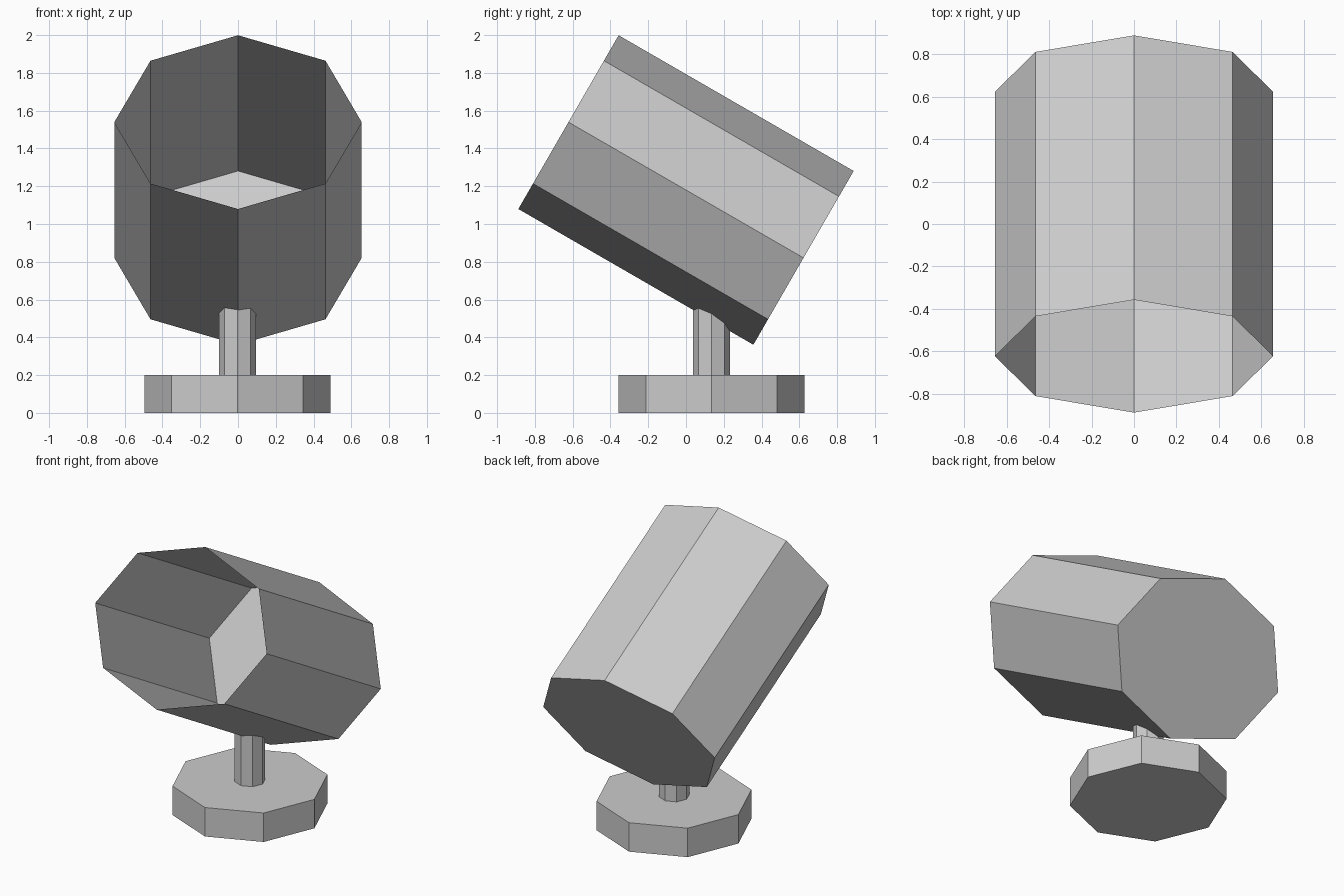
import bpy, bmesh
from math import radians
from mathutils import Matrix

if "Cube" in bpy.data.objects:
    bpy.data.objects.remove(bpy.data.objects["Cube"])

def octagon_prism(name, rx, ry, depth, matrix, open_top=False):
    bm = bmesh.new()
    bmesh.ops.create_cone(bm, cap_ends=True, segments=8,
                          radius1=1, radius2=1, depth=depth)
    bm.normal_update()
    if open_top:
        caps = [f for f in bm.faces if f.normal.z > 0.9]
        bmesh.ops.delete(bm, geom=caps, context='FACES_ONLY')
    bm.transform(Matrix.Diagonal((rx, ry, 1, 1)))
    bm.normal_update()
    mesh = bpy.data.meshes.new(name)
    bm.to_mesh(mesh)
    bm.free()
    obj = bpy.data.objects.new(name, mesh)
    obj.matrix_world = matrix
    bpy.context.collection.objects.link(obj)
    return obj

# Tilted oval housing: open at the front, closed at the back
octagon_prism("lamp_housing", 0.655, 0.531, 1.437,
              Matrix.Translation((0, 0, 1.18)) @ Matrix.Rotation(radians(60), 4, 'X'),
              open_top=True)

# Mounting foot
octagon_prism("base", 0.492, 0.492, 0.2, Matrix.Translation((-0.003, 0.135, 0.1)))

# Stem from the foot into the underside of the housing
octagon_prism("stem", 0.097, 0.097, 0.38, Matrix.Translation((-0.003, 0.135, 0.39)))
